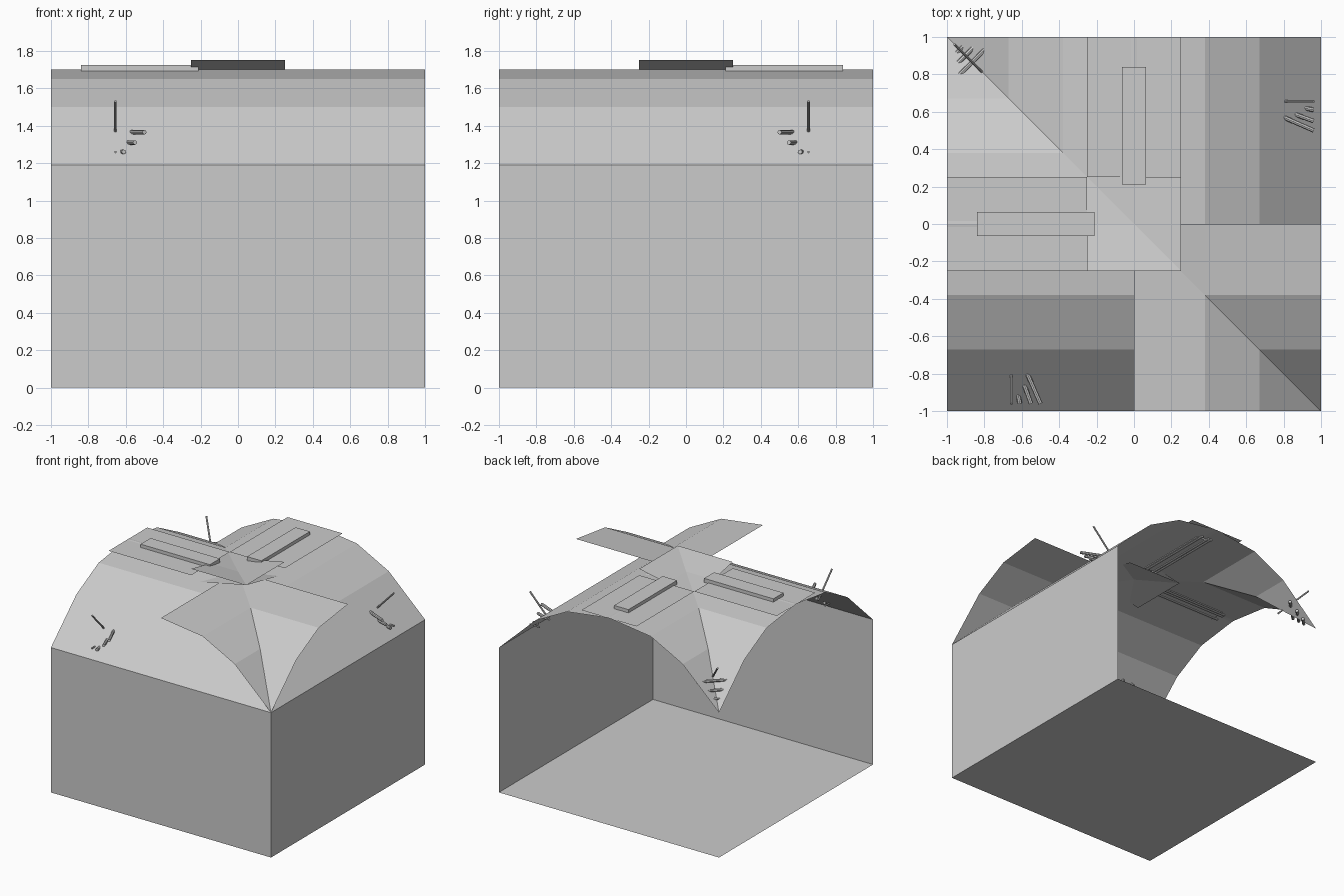
import bpy, bmesh
from mathutils import Vector

if "Cube" in bpy.data.objects:
    bpy.data.objects.remove(bpy.data.objects["Cube"])

ARC = [(0, 1.70), (0.38, 1.65), (0.67, 1.50), (1, 1.19)]   # half vault profile


def make(name, faces):
    """Object from a list of polygons given as coordinate lists."""
    bm = bmesh.new()
    for f in faces:
        bm.faces.new([bm.verts.new(p) for p in f])
    bmesh.ops.remove_doubles(bm, verts=bm.verts, dist=1e-4)
    me = bpy.data.meshes.new(name)
    bm.to_mesh(me)
    bm.free()
    ob = bpy.data.objects.new(name, me)
    bpy.context.collection.objects.link(ob)
    return ob


def flip(p):
    """Mirror across the plan diagonal running front right to back left."""
    return (-p[1], -p[0], p[2])


def both(name, faces):
    """Part plus its diagonal mirror image."""
    make(name + "_a", faces)
    make(name + "_b", [[flip(p) for p in reversed(f)] for f in faces])


def smooth(ob):
    bpy.ops.object.select_all(action='DESELECT')
    ob.select_set(True)
    bpy.context.view_layer.objects.active = ob
    bpy.ops.object.shade_smooth_by_angle(angle=0.7)


def tube(name, a, b, r=0.012):
    a, b = Vector(a), Vector(b)
    d = b - a
    bpy.ops.mesh.primitive_cylinder_add(vertices=8, radius=r, depth=d.length,
                                        location=(a + b) / 2)
    ob = bpy.context.object
    ob.name = name
    ob.rotation_euler = d.to_track_quat('Z', 'Y').to_euler()
    smooth(ob)


def tubes(name, a, b, r=0.012):
    tube(name + "_a", a, b, r)
    tube(name + "_b", flip(a), flip(b), r)


# floor and the two walls
make("floor", [[(-1, -1, 0), (1, -1, 0), (1, 1, 0), (-1, 1, 0)]])
both("wall", [[(-1, -1, 0), (1, -1, 0), (1, -1, 1.19), (-1, -1, 1.19)]])

# wall-side half vaults, crossing at the front right corner
outer, groin = [], []
for (u, z), (v, w) in zip(ARC, ARC[1:]):
    outer.append([(-1, -v, w), (1, -v, w), (1, -u, z), (-1, -u, z)])
    # open-side groin stops at the diagonal
    groin.append([(-1, u, z), (-u, u, z), (-v, v, w), (-1, v, w)])
both("wall_vault", outer)
both("groin_vault", groin)

# flat crown strips and the two tilted crossing plates
both("crown_strip", [[(-1, -.25, 1.698), (-.25, -.25, 1.698),
                      (-.25, .25, 1.698), (-1, .25, 1.698)]])
both("crossing_plate", [[(-.25, -.25, 1.75), (.25, -.25, 1.75),
                         (.25, .25, 1.65), (-.25, .25, 1.65)]])

# ceiling lamps: housing and three thin tubes
for k, swap in enumerate((False, True)):
    f = flip if swap else (lambda p: p)
    bpy.ops.mesh.primitive_cube_add(size=1, location=f((-.525, 0, 1.705)))
    box = bpy.context.object
    box.name = "lamp_housing_" + "ab"[k]
    box.scale = (.13, .63, .04) if swap else (.63, .13, .04)
for y in (-.04, .02, .045):
    tubes("lamp_tube", (-.875, y, 1.685), (-.2, y, 1.685), .009)

# upright rods standing out of the vault
tubes("rod", (-.655, -.78, 1.34), (-.655, -.96, 1.53), .007)
tube("corner_rod", (-.79, .79, 1.34), (-.96, .96, 1.53), .007)
tubes("thin_rod", (-.655, -.87, 1.26), (-.655, -.96, 1.26), .006)

# stepped tubes poking through the wall vaults and the open corner
for a, b, z, c in (((-.57, -.80), (-.50, -.96), 1.365, -.77),
                   ((-.59, -.85), (-.55, -.96), 1.31, -.84),
                   ((-.62, -.91), (-.61, -.96), 1.26, -.90)):
    tubes("step_tube", (*a, z), (*b, z))
    tube("corner_tube", (c, .96, z), (-.96, -c, z))
